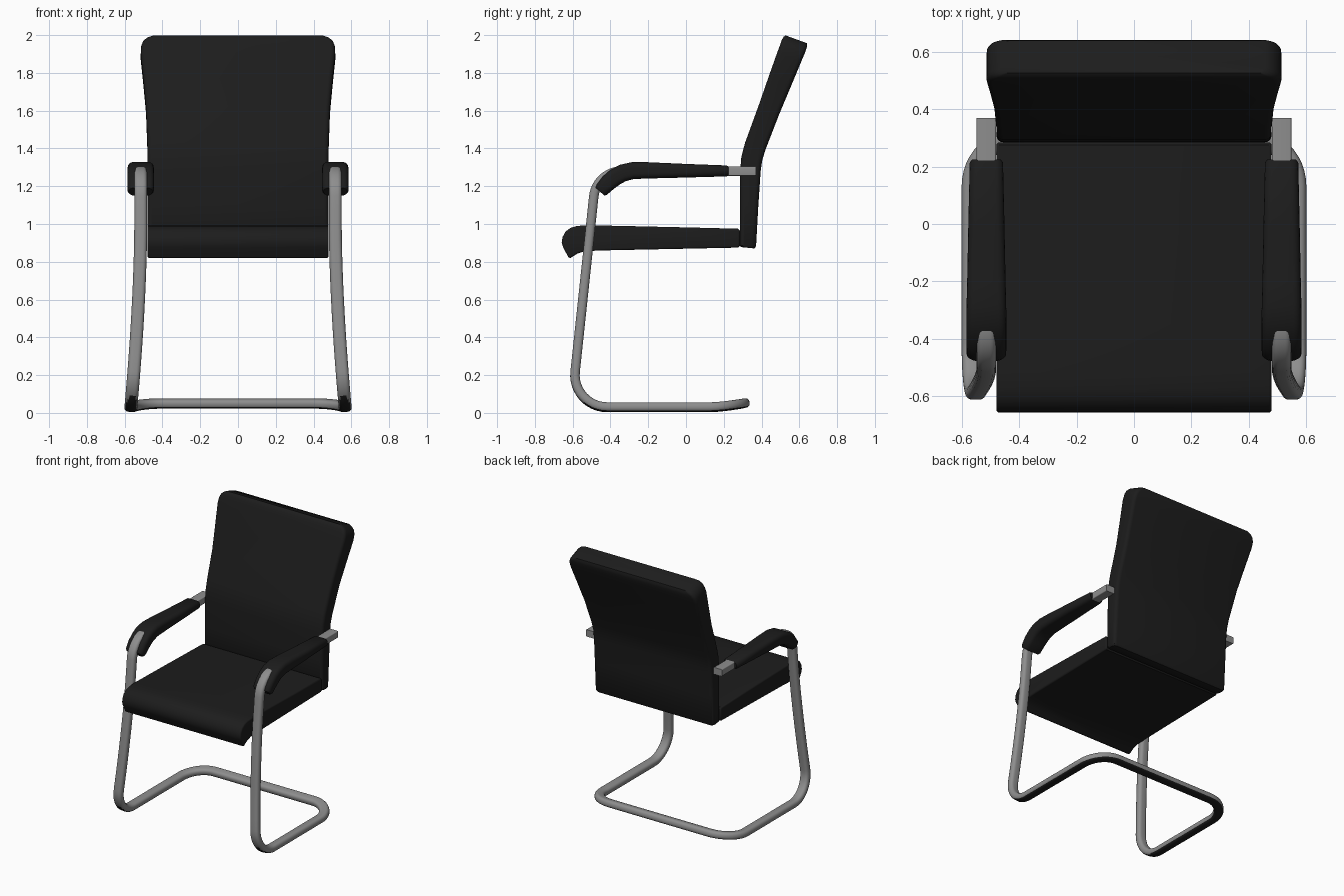
import bpy, bmesh, math
from mathutils import Vector

if "Cube" in bpy.data.objects:
    bpy.data.objects.remove(bpy.data.objects["Cube"])


def material(name, rgb):
    m = bpy.data.materials.new(name)
    m.diffuse_color = (*rgb, 1)
    m.use_nodes = True
    m.node_tree.nodes["Principled BSDF"].inputs["Base Color"].default_value = m.diffuse_color
    return m


BLACK = material("black upholstery", (0.012, 0.012, 0.012))
GREY = material("grey metal", (0.27, 0.27, 0.27))


def finish(name, bm, mats, mirror=False, angle=40):
    bmesh.ops.recalc_face_normals(bm, faces=bm.faces)
    me = bpy.data.meshes.new(name)
    bm.to_mesh(me)
    bm.free()
    for m in mats:
        me.materials.append(m)
    for p in me.polygons:
        p.use_smooth = True
    me.set_sharp_from_angle(angle=math.radians(angle))
    ob = bpy.data.objects.new(name, me)
    bpy.context.collection.objects.link(ob)
    if mirror:
        ob.modifiers.new("Mirror", 'MIRROR')
    return ob


def rounded_rect(hw, ht, r, seg=4):
    r = min(r, hw * 0.95, ht * 0.95)
    pts = []
    for i, (sx, sy) in enumerate(((1, 1), (-1, 1), (-1, -1), (1, -1))):
        for k in range(seg + 1):
            a = math.pi / 2 * (i + k / seg)
            pts.append((sx * (hw - r) + r * math.cos(a), sy * (ht - r) + r * math.sin(a)))
    return pts


def loft(stations, r, cap_end=True):
    """Sweep rounded rectangles along stations (position, half width, half thickness)."""
    bm = bmesh.new()
    pos = [Vector(s[0]) for s in stations]
    side, rings = Vector((1, 0, 0)), []
    for i, (_, hw, ht) in enumerate(stations):
        t = (pos[min(i + 1, len(pos) - 1)] - pos[max(i - 1, 0)]).normalized()
        side = (side - t * side.dot(t)).normalized()
        up = t.cross(side)
        rings.append([bm.verts.new(pos[i] + side * u + up * v)
                      for u, v in rounded_rect(hw, ht, r)])
    n = len(rings[0])
    for a, b in zip(rings, rings[1:]):
        for k in range(n):
            bm.faces.new((a[k], a[(k + 1) % n], b[(k + 1) % n], b[k]))
    bm.faces.new(rings[0])
    if cap_end:
        bm.faces.new(rings[-1])
    return bm


def fillet_path(corners, seg=12, step=0.08):
    """Polyline of (point, radius) with circular bends and subdivided straights."""
    out = [Vector(corners[0][0])]
    for i in range(1, len(corners) - 1):
        p, r = Vector(corners[i][0]), corners[i][1]
        d1 = (Vector(corners[i - 1][0]) - p).normalized()
        d2 = (Vector(corners[i + 1][0]) - p).normalized()
        half = d1.angle(d2) / 2
        c = p + (d1 + d2).normalized() * r / math.sin(half)
        s = (p + d1 * r / math.tan(half) - c).normalized()
        e = (p + d2 * r / math.tan(half) - c).normalized()
        out += [c + s.slerp(e, k / seg) * r for k in range(seg + 1)]
    out.append(Vector(corners[-1][0]))
    fine = [out[0]]
    for a, b in zip(out, out[1:]):
        n = max(1, math.ceil((b - a).length / step))
        fine += [a.lerp(b, k / n) for k in range(1, n + 1)]
    return fine


# Cantilever tube frame: arm, leg, floor runner, rear cross bar (half, mirrored)
path = fillet_path([((0.567, 0.1, 1.28), 0), ((0.567, -0.474, 1.28), 0.15),
                    ((0.567, -0.607, 0.03), 0.17), ((0.567, 0.303, 0.03), 0.17),
                    ((0, 0.303, 0.03), 0)])
for p in path:
    if p.y < -0.05 or p.z > 0.5:
        p.x = 0.515 + 0.055 * max(0, 1 - p.z) ** 1.7   # legs splay outward
    elif p.y > 0.13:
        p.z += 0.02 * ((p.y - 0.13) / 0.173) ** 1.5    # rear bar rises slightly
bm = loft([(p, 0.034, 0.025) for p in path], 0.021, cap_end=False)
bmesh.ops.recalc_face_normals(bm, faces=bm.faces)
for f in bm.faces:   # black floor strip under the tube
    if f.normal.z < -0.6 and f.calc_center_median().z < 0.12:
        f.material_index = 1
finish("tube_frame", bm, [GREY, BLACK], mirror=True)

# Flat bars joining the arms to the backrest
bm = loft([((0.515, y, 1.28), 0.034, 0.025) for y in (0.1, 0.37)], 0.006)
finish("arm_bar", bm, [GREY], mirror=True)

# Armrest pads: (y, z, half width, half thickness)
pad = [(0.225, 1.281, 0.05, 0.022), (0.215, 1.281, 0.058, 0.029), (0.0, 1.282, 0.063, 0.036),
       (-0.2, 1.284, 0.067, 0.043), (-0.28, 1.283, 0.069, 0.045), (-0.335, 1.27, 0.07, 0.046),
       (-0.375, 1.248, 0.07, 0.046), (-0.41, 1.22, 0.07, 0.044), (-0.446, 1.181, 0.069, 0.038),
       (-0.455, 1.171, 0.062, 0.031)]
bm = loft([((0.515, y, z), w, t) for y, z, w, t in pad], 0.028)
finish("armrest_pad", bm, [BLACK], mirror=True)

# Backrest: (y, z, half width, half thickness)
back = [(0.327, 0.874, 0.472, 0.036), (0.328, 0.884, 0.48, 0.043), (0.334, 1.1, 0.48, 0.049),
        (0.341, 1.28, 0.479, 0.054), (0.348, 1.345, 0.479, 0.056), (0.366, 1.41, 0.48, 0.057),
        (0.4375, 1.6, 0.487, 0.059), (0.495, 1.75, 0.501, 0.064), (0.547, 1.885, 0.515, 0.068),
        (0.563, 1.925, 0.513, 0.069), (0.572, 1.95, 0.503, 0.069), (0.579, 1.967, 0.484, 0.067),
        (0.583, 1.978, 0.462, 0.06)]
bm = loft([((0, y, z), w, t) for y, z, w, t in back], 0.024)
finish("backrest", bm, [BLACK])

# Seat: side profile extruded across the width, rounded edges
profile = [(0.285, 0.885), (0.285, 0.965), (0.275, 0.975), (0.0, 0.982), (-0.35, 0.99),
           (-0.52, 0.993), (-0.575, 0.99), (-0.61, 0.98), (-0.638, 0.96), (-0.654, 0.93),
           (-0.658, 0.9), (-0.65, 0.875), (-0.622, 0.823), (-0.612, 0.82), (-0.575, 0.843),
           (-0.535, 0.856), (-0.45, 0.86), (0.275, 0.875)]
bm = bmesh.new()
face = bm.faces.new([bm.verts.new((-0.48, y, z)) for y, z in profile])
ext = bmesh.ops.extrude_face_region(bm, geom=[face])
bmesh.ops.translate(bm, vec=(0.96, 0, 0),
                    verts=[g for g in ext["geom"] if isinstance(g, bmesh.types.BMVert)])
rim = [e for e in bm.edges if abs(e.verts[0].co.x - e.verts[1].co.x) < 0.01]
bmesh.ops.bevel(bm, geom=rim, offset=0.01, segments=3, profile=0.5, affect='EDGES')
finish("seat", bm, [BLACK])
